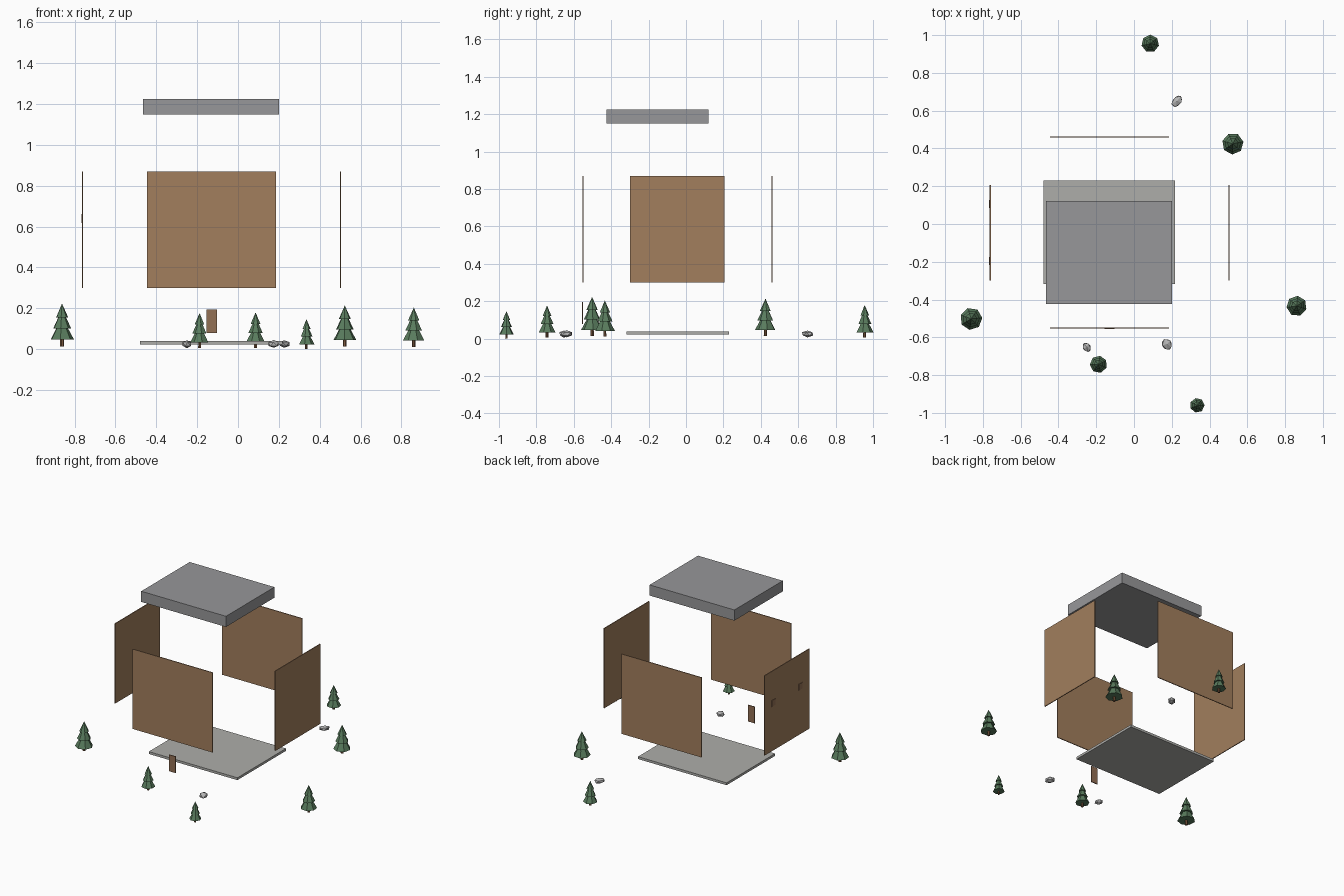
import bpy, bmesh, math, random
from mathutils import Matrix, Vector

if "Cube" in bpy.data.objects:
    bpy.data.objects.remove(bpy.data.objects["Cube"])

random.seed(4)


def material(name, rgb):
    m = bpy.data.materials.new(name)
    m.diffuse_color = (*rgb, 1)
    m.use_nodes = True
    m.node_tree.nodes["Principled BSDF"].inputs["Base Color"].default_value = m.diffuse_color
    return m


WOOD = material("wood", (0.36, 0.21, 0.11))
DOOR = material("door_wood", (0.29, 0.16, 0.09))
SLATE = material("slate", (0.31, 0.31, 0.32))
STONE = material("stone", (0.42, 0.42, 0.40))
ROCK = material("rock", (0.46, 0.46, 0.46))
LEAF = material("foliage", (0.10, 0.20, 0.11))
BARK = material("bark", (0.20, 0.10, 0.05))


def finish(name, bm, *mats):
    mesh = bpy.data.meshes.new(name)
    bm.to_mesh(mesh)
    bm.free()
    for m in mats:
        mesh.materials.append(m)
    ob = bpy.data.objects.new(name, mesh)
    bpy.context.collection.objects.link(ob)
    return ob


def box(name, x, y, z, mat):
    """Box from (min, max) ranges on each axis."""
    bm = bmesh.new()
    bmesh.ops.create_cube(bm, size=1)
    size = Vector((r[1] - r[0] for r in (x, y, z)))
    mid = Vector(((r[0] + r[1]) / 2 for r in (x, y, z)))
    bmesh.ops.transform(bm, verts=bm.verts,
                        matrix=Matrix.Translation(mid) @ Matrix.Diagonal((*size, 1)))
    return finish(name, bm, mat)


def around(c, half):
    return (c - half, c + half)


# Floor slab and flat roof
box("floor", (-0.48, 0.218), (-0.318, 0.229), (0.022, 0.039), STONE)
box("roof", (-0.466, 0.202), (-0.424, 0.121), (1.15, 1.226), SLATE)

# Four exploded walls
T = 0.003
WX, WY, WZ = (-0.445, 0.186), (-0.299, 0.207), (0.30, 0.869)
box("front_wall", WX, around(-0.55, T), WZ, WOOD)
box("back_wall", WX, around(0.46, T), WZ, WOOD)
box("left_wall", around(-0.761, T), WY, WZ, WOOD)
box("right_wall", around(0.502, T), WY, WZ, WOOD)

# Door panel and the two small windows on the left wall
box("door", (-0.155, -0.103), around(-0.554, T), (0.078, 0.195), DOOR)
for i, y in enumerate((0.107, -0.197)):
    box(f"window_{i + 1}", around(-0.763, 0.004), around(y, 0.021), (0.618, 0.662), DOOR)


def tree(name, x, y, base, top, r, turn):
    """Trunk plus three stacked seven-sided cones."""
    h = top - base
    bm = bmesh.new()

    def cone(z0, z1, r0, r1, sides, slot):
        mat = Matrix.Translation((x, y, base + h * (z0 + z1) / 2)) @ Matrix.Rotation(turn, 4, 'Z')
        before = set(bm.faces)
        bmesh.ops.create_cone(bm, cap_ends=True, segments=sides, radius1=r * r0,
                              radius2=r * r1, depth=h * (z1 - z0), matrix=mat)
        for f in set(bm.faces) - before:
            f.material_index = slot

    cone(0, 0.3, 0.17, 0.14, 6, 1)
    for z0, z1, r0 in ((0.16, 0.68, 1.0), (0.42, 0.87, 0.77), (0.67, 1.0, 0.53)):
        cone(z0, z1, r0, 0, 7, 0)
    return finish(name, bm, LEAF, BARK)


# Trees: x, y, base, top, radius
for i, t in enumerate((
        (0.086, 0.955, 0.006, 0.18, 0.047), (0.523, 0.425, 0.013, 0.214, 0.057),
        (0.861, -0.434, 0.011, 0.204, 0.054), (-0.862, -0.502, 0.014, 0.223, 0.059),
        (-0.188, -0.743, 0.006, 0.177, 0.046), (0.335, -0.96, 0.0, 0.147, 0.039))):
    tree(f"tree_{i + 1}", *t, turn=i * 1.3)

# Rocks: x, y, half-length, half-width, turn
for i, (x, y, a, b, turn) in enumerate((
        (0.227, 0.65, 0.038, 0.025, 50), (0.175, -0.637, 0.033, 0.028, 120),
        (-0.25, -0.652, 0.029, 0.022, 130))):
    bm = bmesh.new()
    bmesh.ops.create_icosphere(bm, subdivisions=1, radius=1)
    for v in bm.verts:
        v.co *= random.uniform(0.92, 1.1)
    m = (Matrix.Translation((x, y, 0.025)) @ Matrix.Rotation(math.radians(turn), 4, 'Z')
         @ Matrix.Diagonal((a, b, 0.019, 1)))
    bmesh.ops.transform(bm, verts=bm.verts, matrix=m)
    finish(f"rock_{i + 1}", bm, ROCK)
